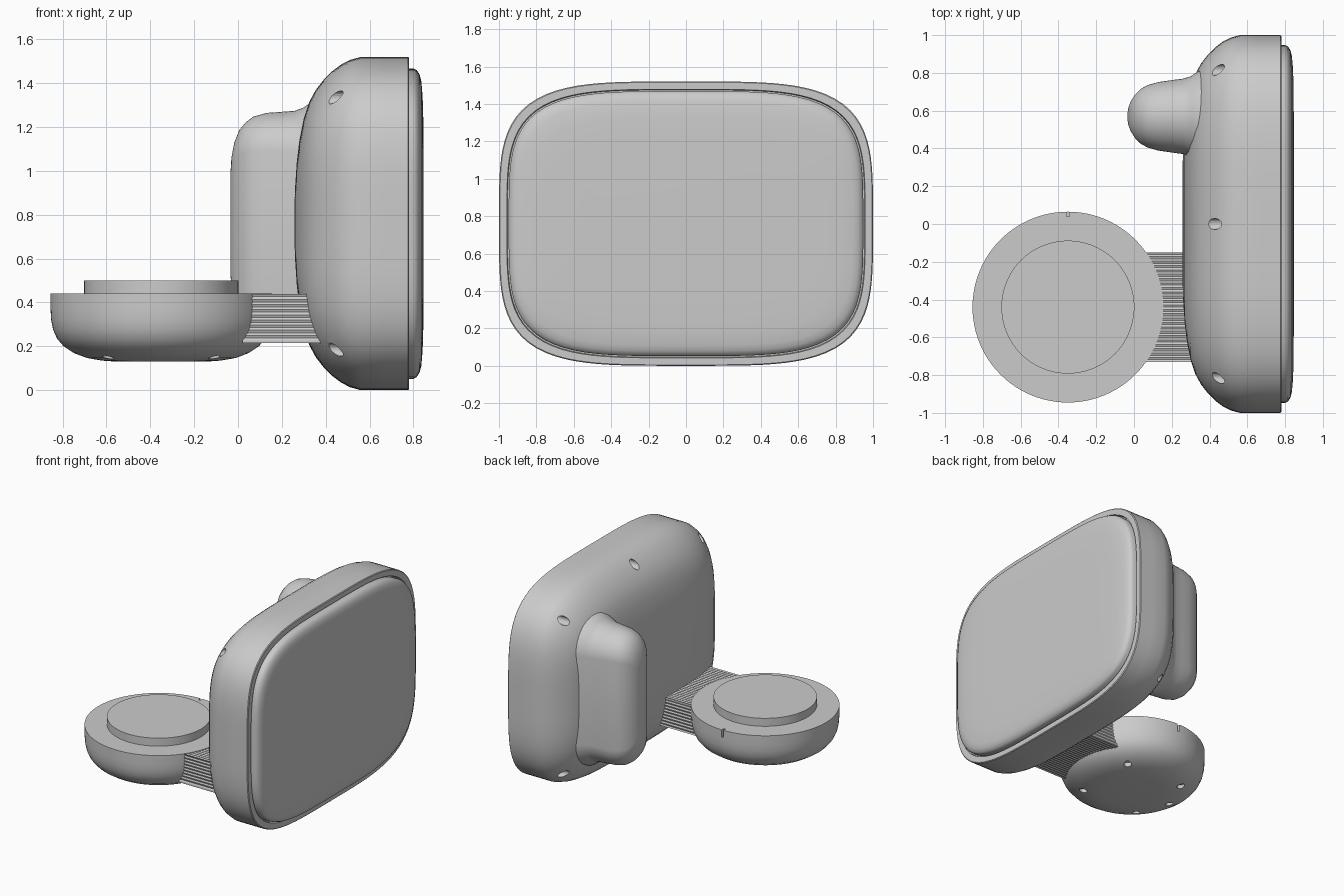
import bpy, bmesh, math

if "Cube" in bpy.data.objects:
    bpy.data.objects.remove(bpy.data.objects["Cube"])

GREY = (0.6, 0.6, 0.6, 1)
grey = bpy.data.materials.new("plain grey")
grey.use_nodes = True
grey.diffuse_color = GREY
grey.node_tree.nodes["Principled BSDF"].inputs["Base Color"].default_value = GREY


def loft(name, rings, smooth=True):
    """Skin a list of equal-length point rings and cap both ends."""
    bm = bmesh.new()
    loops = [[bm.verts.new(p) for p in ring] for ring in rings]
    n = len(loops[0])
    for a, b in zip(loops, loops[1:]):
        for i in range(n):
            j = (i + 1) % n
            bm.faces.new((a[i], a[j], b[j], b[i]))
    bm.faces.new(loops[0])
    bm.faces.new(loops[-1])
    bmesh.ops.recalc_face_normals(bm, faces=bm.faces)
    mesh = bpy.data.meshes.new(name)
    bm.to_mesh(mesh)
    bm.free()
    mesh.materials.append(grey)
    obj = bpy.data.objects.new(name, mesh)
    bpy.context.collection.objects.link(obj)
    if smooth:
        bpy.ops.object.select_all(action='DESELECT')
        obj.select_set(True)
        bpy.context.view_layer.objects.active = obj
        bpy.ops.object.shade_smooth_by_angle(angle=math.radians(35))
    return obj


def angles(n):
    return [2 * math.pi * i / n for i in range(n)]


def squircle(x, inset):
    """Bowed rounded rectangle in the plane x, inset from the case outline."""
    pts = []
    for t in angles(128):
        c, s = math.cos(t), math.sin(t)
        r = (c ** 4 + s ** 4) ** -0.25
        pts.append((x, (1 - inset) * r * c, 0.76 + (0.76 - inset) * r * s))
    return pts


def stadium(x, hy, hz):
    """Upright pill shape in the plane x, centred on the grip."""
    pts = []
    for t in angles(48):
        t += math.pi / 48
        end = math.copysign(hz - hy, math.sin(t))
        pts.append((x, 0.57 + hy * math.cos(t), 0.76 + end + hy * math.sin(t)))
    return pts


def circle(cx, cy, r, z, n=96):
    return [(cx + r * math.cos(t), cy + r * math.sin(t), z) for t in angles(n)]


def cut(target, cutter):
    cutter.hide_render = True
    cutter.hide_set(True)
    cutter.display_type = 'WIRE'
    mod = target.modifiers.new("cut", 'BOOLEAN')
    mod.operation = 'DIFFERENCE'
    mod.solver = 'EXACT'
    mod.object = cutter
    # holes go in before the smoothing so their rims stay crisp
    target.modifiers.move(len(target.modifiers) - 1, 0)


# Case: domed back, straight side band, shallow groove round the screen
case_profile = [(.257, .70), (.26, .60), (.268, .48), (.28, .38), (.30, .28),
                (.325, .205), (.355, .15), (.39, .105), (.43, .065),
                (.47, .035), (.51, .014), (.56, 0), (.67, 0), (.775, 0),
                (.78, .005), (.78, .042), (.76, .046)]
case = loft("case", [squircle(x, d) for x, d in case_profile])

# Screen: soft pillow set into the case
screen_profile = [(.74, .052), (.80, .052), (.815, .06), (.828, .08),
                  (.836, .11), (.842, .18), (.845, .28), (.846, .45)]
loft("screen", [squircle(x, d) for x, d in screen_profile])

# Grip: upright pill with a flared root on the back of the case
grip_profile = [(-.035, .015, .22), (-.03, .045, .30), (-.017, .08, .37),
                (.005, .115, .425), (.035, .145, .462), (.07, .165, .488),
                (.13, .182, .505), (.2, .192, .51), (.26, .2, .515),
                (.30, .212, .53), (.34, .24, .56), (.40, .25, .57)]
loft("grip", [stadium(*p) for p in grip_profile])

# Screw holes round the back of the case
for y, z in [(0, .69), (.815, .575), (-.815, .575)]:
    for side in (1, -1):
        zc = 0.76 + side * z
        hole = [[(x, y + .03 * math.cos(t), zc + .03 * math.sin(t))
                 for t in angles(24)] for x in (.2, .52)]
        cut(case, loft("case_hole_cutter", hole, False))

# Charging puck: round dish with a raised pad
PX, PY = -0.35, -0.44
puck_profile = [(.2, .13), (.27, .135), (.34, .147), (.40, .17), (.445, .2),
                (.475, .235), (.493, .275), (.502, .32), (.505, .37), (.505, .44)]
puck = loft("puck", [circle(PX, PY, r, z) for r, z in puck_profile])
loft("puck_pad", [circle(PX, PY, .352, z) for z in (.42, .5)])

# Screw holes under the puck and a slot in its rim
for deg in (-45, 45, 135, 180, 225):
    a = math.radians(deg)
    cx, cy = PX + .34 * math.cos(a), PY + .34 * math.sin(a)
    cut(puck, loft("puck_hole_cutter",
                   [circle(cx, cy, .027, z, 24) for z in (.08, .175)], False))
slot = [[(PX + sx * .008, PY + y, z) for sx, y in
         ((-1, .48), (1, .48), (1, .53), (-1, .53))] for z in (.385, .46)]
cut(puck, loft("puck_slot_cutter", slot, False))


# Hinge arm: block with fine ribs running from puck to case
def ribbed(x):
    y0, y1, z0, z1, pitch, groove = -.73, -.15, .215, .438, .0115, .005
    ny, nz = round((y1 - y0) / pitch), round((z1 - z0) / pitch)
    low = lambda i: groove if i % 2 else 0
    pts = [(x, y0 + (y1 - y0) * i / ny, z0 + low(i)) for i in range(ny)]
    pts += [(x, y1 - low(i), z0 + (z1 - z0) * i / nz) for i in range(nz)]
    pts += [(x, y1 - (y1 - y0) * i / ny, z1 - low(i)) for i in range(ny)]
    pts += [(x, y0 + low(i), z1 - (z1 - z0) * i / nz) for i in range(nz)]
    return pts


loft("hinge_arm", [ribbed(x) for x in (.02, .42)], False)
